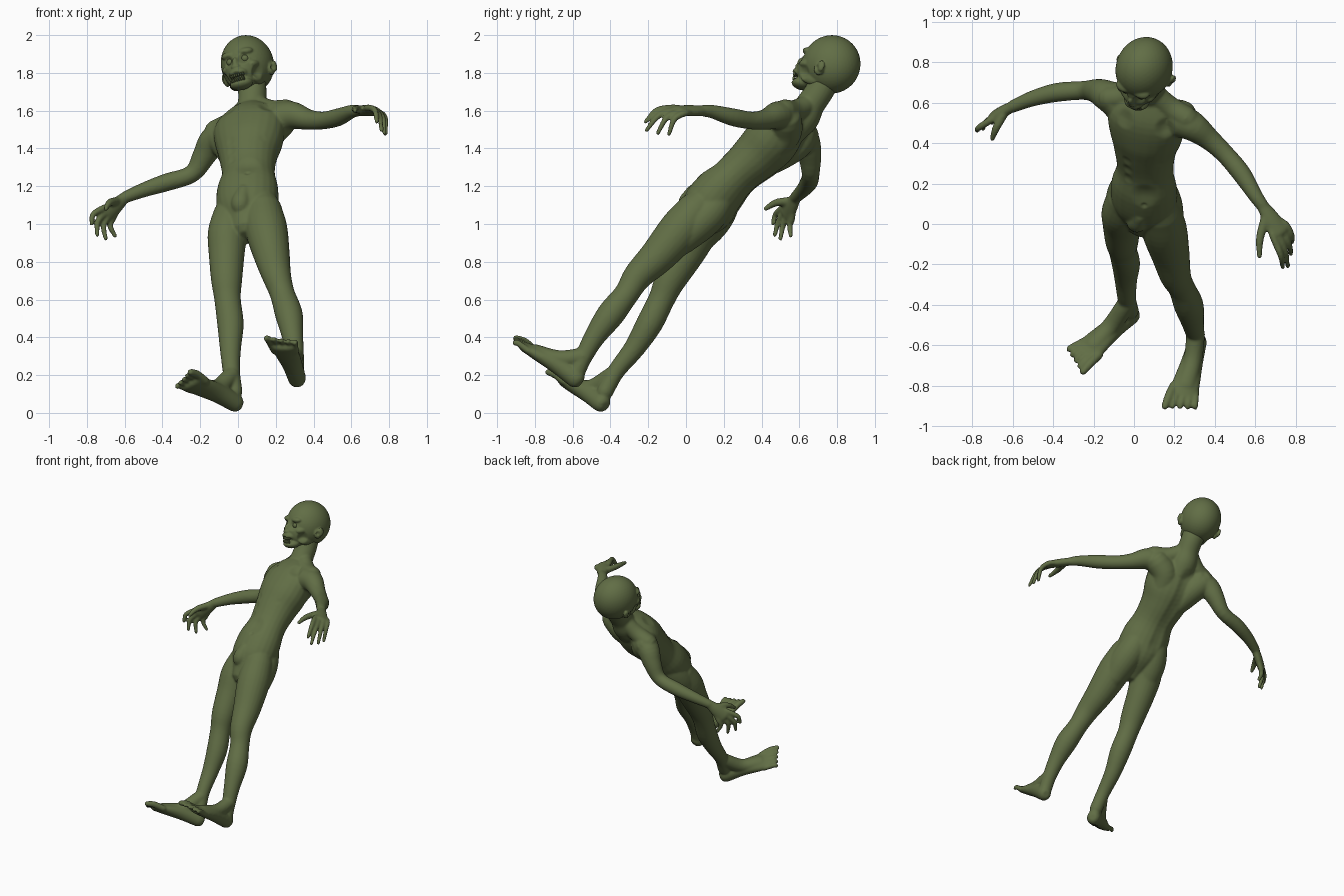
import bpy, bmesh
from mathutils import Vector, Matrix

if "Cube" in bpy.data.objects:
    bpy.data.objects.remove(bpy.data.objects["Cube"])

skin = bpy.data.materials.new("moss green skin")
skin.use_nodes = True
GREEN = (0.12, 0.155, 0.06, 1)
skin.diffuse_color = GREEN
skin.node_tree.nodes["Principled BSDF"].inputs["Base Color"].default_value = GREEN
V = Vector


def spline(pts, steps=4):
    """Catmull-Rom through tuples of any length."""
    p = [V(q) for q in pts]
    p = [p[0] * 2 - p[1]] + p + [p[-1] * 2 - p[-2]]
    out = []
    for i in range(1, len(p) - 2):
        a, b, c, d = p[i - 1:i + 3]
        for k in range(steps):
            t = k / steps
            out.append((b * 2 + (c - a) * t + (a * 2 - b * 5 + c * 4 - d) * t * t
                        + (b * 3 - a - c * 3 + d) * t ** 3) / 2)
    return out + [p[-2]]


def tube(bm, pts, side=(1, 0, 0)):
    """Sweep of ellipses; each point is x, y, z, half width, half depth."""
    st = spline([q if len(q) == 5 else (*q, q[3]) for q in pts])
    pos = [V(s[:3]) for s in st]
    rings = []
    circle = [Matrix.Rotation(k * 0.2618, 2) @ V((1, 0)) for k in range(24)]
    for i, s in enumerate(st):
        t = (pos[min(i + 1, len(st) - 1)] - pos[max(i - 1, 0)]).normalized()
        n = t.cross(V(side)).normalized()
        w = n.cross(t)
        caps = [(0, 1)]
        if i == 0:
            caps = [(-0.8, 0.5), (-0.5, 0.85), (0, 1)]
        if i == len(st) - 1:
            caps = [(0, 1), (0.5, 0.85), (0.8, 0.5)]
        for push, k in caps:
            c = pos[i] + t * push * min(s[3], s[4])
            rings.append([bm.verts.new(c + w * q.x * s[3] * k + n * q.y * s[4] * k) for q in circle])
    for a, b in zip(rings, rings[1:]):
        for k in range(24):
            bm.faces.new((a[k], a[k - 1], b[k - 1], b[k]))
    bm.faces.new(rings[0])
    bm.faces.new(rings[-1][::-1])


def blob(bm, at, size, frame, detail=4):
    size = size if isinstance(size, tuple) else (size,) * 3
    m = frame @ Matrix.Translation(at) @ Matrix.Diagonal((*size, 1))
    bmesh.ops.create_icosphere(bm, subdivisions=detail, radius=1, matrix=m)


def finish(bm, name, voxel=None, soften=0, dents=()):
    """Fuse the shapes into one skin, then press in the hollows."""
    bmesh.ops.recalc_face_normals(bm, faces=bm.faces)
    me = bpy.data.meshes.new(name)
    bm.to_mesh(me)
    bm.free()
    ob = bpy.data.objects.new(name, me)
    bpy.context.collection.objects.link(ob)
    if voxel:
        r = ob.modifiers.new("fuse", 'REMESH')
        r.mode, r.voxel_size = 'VOXEL', voxel
        s = ob.modifiers.new("soften", 'SMOOTH')
        s.factor, s.iterations = 0.5, soften
        dg = bpy.context.evaluated_depsgraph_get()
        ob.data = bpy.data.meshes.new_from_object(ob.evaluated_get(dg))
        ob.modifiers.clear()
        ob.data.name = name
    for at, radius, push in dents:
        at, push = V(at), V(push)
        for v in ob.data.vertices:
            d = (v.co - at).length / radius
            if d < 1:
                v.co += push * (1 - d * d) ** 2
    ob.data.materials.clear()
    ob.data.materials.append(skin)
    ob.data.shade_smooth()


def hand(bm, wrist, index, pinky, tips, thumb, arch):
    wrist, index, pinky, arch = V(wrist), V(index), V(pinky), V(arch)
    side, mid = (pinky - index).normalized(), (index + pinky) / 2
    tube(bm, [(*wrist, .031, .027), (*wrist.lerp(mid, .5), .044, .028), (*mid, .05, .024)], side)
    for i, tip in enumerate(tips):
        root, tip = index.lerp(pinky, i / 3), V(tip)
        tube(bm, [(*wrist.lerp(root, .7), .016), (*root, .018),
                  (*(root.lerp(tip, .5) + arch), .016), (*tip, .0115)], side)
    start, thumb = wrist.lerp(index, .3), V(thumb)
    tube(bm, [(*start, .023), (*(start.lerp(thumb, .5) - side * .02), .02), (*thumb, .0125)], arch)


def foot(bm, heel, tip, ankle, side):
    """Side points from the big toe to the little toe."""
    heel, tip, ankle = V(heel), V(tip), V(ankle)
    d = tip - heel
    side = (V(side) - d * (V(side).dot(d) / d.length_squared)).normalized()
    up = d.cross(side).normalized()
    up *= 1 if up.dot(ankle - heel) > 0 else -1
    sole = lambda t, h: heel.lerp(tip, t) + up * h
    tube(bm, [(*sole(0, .005), .047, .052), (*sole(.3, .015), .054, .05),
              (*sole(.58, .008), .067, .038), (*sole(.79, 0), .073, .025)], side)
    tube(bm, [(*ankle, .046), (*sole(.32, .045), .046), (*sole(.66, .018), .045, .028)], side)
    for i in range(5):
        off = side * (i - 2) * .034
        size = .022 if i == 0 else .0165
        end = .99 - .025 * i
        tube(bm, [(*(sole(.68, .002) + off * .85), size), (*(sole(.86, .01) + off), size),
                  (*(sole(end, 0) + off * 1.08), size * .8)], side)


# Torso and neck
body = bmesh.new()
ACROSS = (.94, -.24, .18)
tube(body, [(.05, .03, .99, .1, .1), (.05, .11, 1.08, .16, .14), (.05, .19, 1.18, .165, .135),
            (.055, .275, 1.265, .142, .118), (.055, .375, 1.355, .157, .135), (.06, .455, 1.435, .185, .145),
            (.06, .53, 1.52, .19, .125), (.065, .6, 1.575, .13, .09), (.07, .64, 1.6, .07, .06)], ACROSS)
tube(body, [(.07, .56, 1.5, .09), (.07, .62, 1.57, .09), (.075, .66, 1.635, .077),
            (.075, .71, 1.71, .076), (.06, .75, 1.8, .085)])

# Shoulder slopes, shoulder blades and buttocks
for end in [(.26, .52, 1.6), (-.12, .62, 1.49)]:
    tube(body, [(.075, .67, 1.65, .05), (*V((.075, .64, 1.6)).lerp(V(end), .5), .058), (*end, .06)], (0, 1, .3))
tube(body, [(-.1, .62, 1.47, .085), (-.05, .57, 1.42, .09), (-.01, .47, 1.35, .08), (.01, .4, 1.3, .06)], ACROSS)
tube(body, [(.23, .53, 1.55, .085), (.16, .52, 1.48, .09), (.13, .44, 1.39, .08), (.11, .37, 1.32, .06)], ACROSS)
tube(body, [(-.0, .23, 1.17, .075), (-.025, .175, 1.07, .095), (-.045, .12, .99, .095), (-.055, .05, .9, .075)], ACROSS)
tube(body, [(.1, .21, 1.19, .075), (.125, .14, 1.08, .098), (.145, .06, 1.0, .1), (.16, -.03, .91, .08)], ACROSS)

# Groin
tube(body, [(.03, .04, 1.17, .04), (.015, .01, 1.11, .052), (.015, .01, 1.06, .04)])

# Arms and hands
tube(body, [(.2, .52, 1.555, .088), (.285, .485, 1.575, .075), (.37, .42, 1.553, .055), (.45, .345, 1.548, .047),
            (.53, .25, 1.565, .047), (.6, .14, 1.595, .036), (.635, .09, 1.6, .031)], (0, 0, 1))
hand(body, (.635, .09, 1.6), (.69, -.07, 1.615), (.755, -.01, 1.585),
     [(.735, -.215, 1.54), (.76, -.21, 1.495), (.775, -.15, 1.48), (.78, -.09, 1.475)],
     (.62, -.16, 1.6), (.012, -.012, .025))
tube(body, [(-.07, .6, 1.475, .088), (-.135, .635, 1.435, .076), (-.18, .655, 1.36, .062), (-.245, .66, 1.265, .047),
            (-.38, .65, 1.22, .047), (-.5, .62, 1.18, .039), (-.6, .58, 1.14, .031)], (0, 1, 0))
hand(body, (-.6, .58, 1.14), (-.72, .505, 1.08), (-.665, .56, 1.025),
     [(-.775, .46, 1.0), (-.745, .47, .94), (-.7, .5, .92), (-.65, .555, .935)],
     (-.7, .42, 1.08), (-.02, -.008, .01))

# Legs and feet
tube(body, [(.13, .06, 1.08, .1), (.15, -.03, .97, .112), (.18, -.15, .83, .095), (.205, -.255, .725, .077),
            (.235, -.315, .63, .066), (.27, -.4, .52, .073), (.29, -.485, .4, .056), (.303, -.545, .29, .046),
            (.308, -.58, .21, .044)])
foot(body, (.312, -.585, .178), (.222, -.925, .395), (.305, -.54, .3), (.94, .1, -.25))
tube(body, [(-.03, .13, 1.05, .1), (-.055, .06, .95, .105), (-.06, .0, .84, .095), (-.06, -.085, .7, .082),
            (-.055, -.13, .6, .07), (-.04, -.195, .47, .07), (-.04, -.275, .34, .056), (-.035, -.37, .22, .046),
            (-.02, -.43, .11, .044)])
foot(body, (-.015, -.45, .05), (-.305, -.69, .185), (-.035, -.39, .2), (-.68, .585, -.44))

# Hollows: spine, ribs, collar, belly
BACK = V((.1, .78, -.6))
dents = []
for i in range(15):
    c = V((.05, .28, 1.06)).lerp(V((.06, .65, 1.45)), i / 14)
    dents.append((c, .06, BACK * -.006))
for s in (-1, 1):
    for i in range(3):
        c = V((.05, .2, 1.36)).lerp(V((.055, .3, 1.45)), i / 2) + V(ACROSS) * s * .09
        dents.append((c, .035, BACK * .006))
    dents.append((V((.06, .5, 1.6)) + V(ACROSS) * s * .1, .06, (0, .01, -.014)))
dents += [((.05, .13, 1.32), .08, BACK * .014), ((.05, .09, 1.27), .02, BACK * .008)]
finish(body, "body", .007, 8, dents)

# Head frame: left, forward, up
fwd = V((-.38, -.92, .1)).normalized()
left = V((.88, -.38, .25))
left = (left - fwd * left.dot(fwd)).normalized()
HEAD = Matrix((left, fwd, fwd.cross(left))).transposed().to_4x4()
HEAD.translation = (.05, .77, 1.845)
turn = HEAD.to_3x3()

# Head
head = bmesh.new()
for at, size in [((0, 0, 0), (.138, .156, .156)), ((0, .085, -.04), (.096, .098, .108)),
                 ((0, .145, -.122), (.062, .055, .032)), ((0, .155, -.065), (.054, .052, .034)),
                 ((0, .172, -.015), (.017, .022, .035)), ((0, .183, -.032), (.025, .017, .014))]:
    blob(head, at, size, HEAD)
for s in (-1, 1):
    for at, size in [((.045, .12, .045), (.045, .034, .022)), ((.076, .1, -.028), (.028, .05, .024)),
                     ((.07, .06, -.095), (.024, .07, .04)), ((.13, .01, -.055), (.016, .03, .038)),
                     ((.148, -.005, -.045), (.01, .02, .03))]:
        blob(head, (at[0] * s, *at[1:]), size, HEAD)
dents = [(HEAD @ V((0, .205, -.09)), .035, fwd * -.028)]
for s in (-1, 1):
    dents += [(HEAD @ V((.045 * s, .165, .008)), .038, fwd * -.028),
              (HEAD @ V((.035 * s, .19, -.092)), .03, fwd * -.022),
              (HEAD @ V((.085 * s, .11, -.075)), .045, turn @ V((-.018 * s, 0, 0))),
              (HEAD @ V((.148 * s, .02, -.055)), .02, turn @ V((-.01 * s, 0, 0)))]
finish(head, "head", .005, 6, dents)

# Eyes and teeth
for s, name in ((1, "left_eye"), (-1, "right_eye")):
    eye = bmesh.new()
    blob(eye, (.043 * s, .132, .008), .02, HEAD, 3)
    finish(eye, name)
teeth = bmesh.new()
for i in range(7):
    x = (i - 3) * .0115
    for z in (-.08, -.103):
        blob(teeth, (x, .192 - 6 * x * x, z), (.005, .006, .011), HEAD, 2)
finish(teeth, "teeth")
